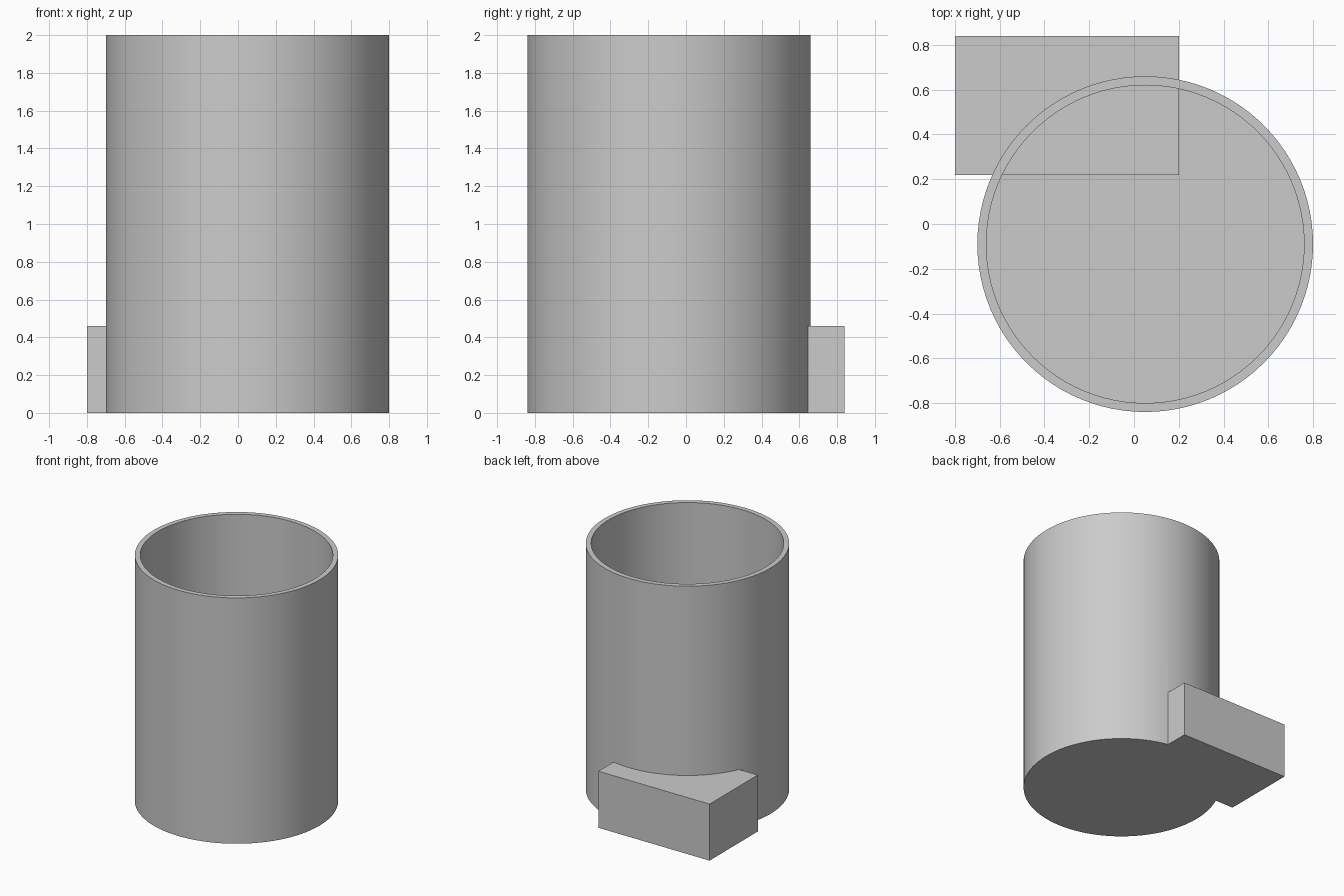
import bpy
import bmesh
import math
from mathutils import Matrix, Vector

if "Cube" in bpy.data.objects:
    bpy.data.objects.remove(bpy.data.objects["Cube"])

CENTRE = Vector((0.05, -0.09, 0))
OUTER, INNER, HEIGHT, FLOOR = 0.75, 0.71, 2.0, 0.04
SEGMENTS = 96

grey = bpy.data.materials.new("plain grey")
grey.diffuse_color = (0.6, 0.6, 0.6, 1)
grey.use_nodes = True
grey.node_tree.nodes["Principled BSDF"].inputs["Base Color"].default_value = grey.diffuse_color


def make_object(name, bm):
    bmesh.ops.recalc_face_normals(bm, faces=bm.faces)
    mesh = bpy.data.meshes.new(name)
    bm.to_mesh(mesh)
    bm.free()
    mesh.materials.append(grey)
    obj = bpy.data.objects.new(name, mesh)
    bpy.context.collection.objects.link(obj)
    return obj


# Open cup with a closed floor: outer wall, rim, inner wall
bm = bmesh.new()
profile = [(OUTER, 0), (OUTER, HEIGHT), (INNER, HEIGHT), (INNER, FLOOR)]
rings = []
for r, z in profile:
    rings.append([bm.verts.new(CENTRE + Vector((r * math.cos(a), r * math.sin(a), z)))
                  for a in (2 * math.pi * i / SEGMENTS for i in range(SEGMENTS))])
for low, high in zip(rings, rings[1:]):
    for i in range(SEGMENTS):
        j = (i + 1) % SEGMENTS
        bm.faces.new((low[i], low[j], high[j], high[i]))
bm.faces.new(rings[0])
bm.faces.new(rings[-1])
cup = make_object("cup", bm)

# Rectangular block passing through the back wall
bm = bmesh.new()
bmesh.ops.create_cube(bm, size=1, matrix=Matrix.Translation((-0.305, 0.53, 0.23))
                      @ Matrix.Diagonal((0.99, 0.62, 0.46, 1)))
for v in bm.verts:
    v.co.x = 0.2 if v.co.x > 0 else -0.8
block = make_object("block", bm)
block.hide_render = True

# Join the block to the cup as one solid
union = cup.modifiers.new("join block", "BOOLEAN")
union.operation = "UNION"
union.solver = "EXACT"
union.object = block
bpy.context.view_layer.objects.active = cup
cup.select_set(True)
bpy.ops.object.modifier_apply(modifier=union.name)
bpy.data.objects.remove(block)
bpy.ops.object.shade_smooth_by_angle(angle=math.radians(30))
